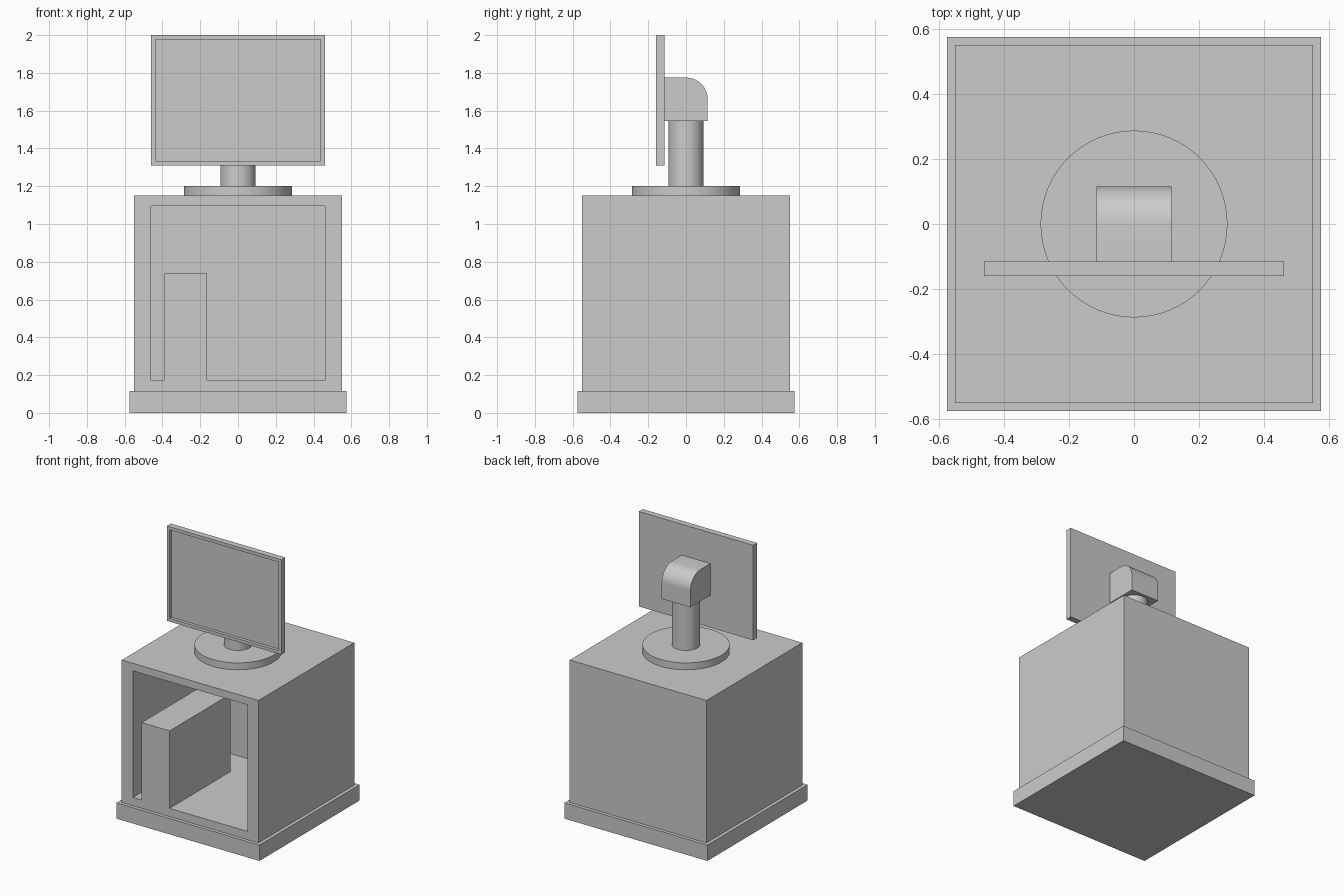
import bpy
import bmesh
import math
from mathutils import Vector

cube = bpy.data.objects.get("Cube")
if cube:
    bpy.data.objects.remove(cube, do_unlink=True)

# Single light grey finish
grey = bpy.data.materials.new("light grey")
grey.use_nodes = True
colour = (0.6, 0.6, 0.6, 1)
grey.diffuse_color = colour
grey.node_tree.nodes["Principled BSDF"].inputs["Base Color"].default_value = colour


def finish(name, bm, smooth=False):
    mesh = bpy.data.meshes.new(name)
    bm.to_mesh(mesh)
    bm.free()
    mesh.materials.append(grey)
    obj = bpy.data.objects.new(name, mesh)
    bpy.context.collection.objects.link(obj)
    if smooth:
        bpy.ops.object.select_all(action="DESELECT")
        obj.select_set(True)
        bpy.context.view_layer.objects.active = obj
        bpy.ops.object.shade_smooth_by_angle(angle=math.radians(30))
    return obj


def box(name, low, high, opening=None, depth=0):
    """Box between two corners; opening = (half width, z low, z high) recessed into the front."""
    low, high = Vector(low), Vector(high)
    bm = bmesh.new()
    bmesh.ops.create_cube(bm, size=1)
    for v in bm.verts:
        v.co = (low + high) / 2 + v.co * (high - low)
    if opening:
        half, bottom, top = opening
        front = min(bm.faces, key=lambda f: f.calc_center_median().y)
        bmesh.ops.inset_region(bm, faces=[front], thickness=0.01)
        middle = (low.z + high.z) / 2
        for v in front.verts:
            v.co.x = math.copysign(half, v.co.x)
            v.co.z = top if v.co.z > middle else bottom
        pocket = bmesh.ops.extrude_discrete_faces(bm, faces=[front])["faces"][0]
        for v in pocket.verts:
            v.co.y += depth
    return finish(name, bm)


def cylinder(name, radius, bottom, top):
    bm = bmesh.new()
    bmesh.ops.create_cone(bm, cap_ends=True, segments=64,
                          radius1=radius, radius2=radius, depth=top - bottom)
    bmesh.ops.translate(bm, verts=bm.verts, vec=(0, 0, (top + bottom) / 2))
    return finish(name, bm, smooth=True)


# Plinth and hollow cabinet with the block inside
box("plinth", (-0.575, -0.575, 0), (0.575, 0.575, 0.115))
box("cabinet", (-0.55, -0.55, 0.115), (0.55, 0.55, 1.15), (0.46, 0.175, 1.095), 0.93)
box("inner_block", (-0.39, -0.55, 0.175), (-0.165, 0.15, 0.738))

# Swivel stand
cylinder("stand_disc", 0.287, 1.15, 1.2)
cylinder("stand_post", 0.093, 1.2, 1.56)

# Mounting head, rounded at the top of its back
half, low, high = 0.115, 1.545, 1.775
profile = [(-half, high), (-half, low), (half, low)]
for i in range(17):
    a = math.pi / 2 * i / 16
    profile.append((half * math.cos(a), high - half + half * math.sin(a)))
bm = bmesh.new()
side = bm.faces.new([bm.verts.new((-half, y, z)) for y, z in profile])
grown = bmesh.ops.extrude_face_region(bm, geom=[side])["geom"]
bmesh.ops.translate(bm, vec=(2 * half, 0, 0),
                    verts=[g for g in grown if isinstance(g, bmesh.types.BMVert)])
bmesh.ops.recalc_face_normals(bm, faces=bm.faces)
finish("mounting_head", bm, smooth=True)

# Display panel with a recessed screen
box("display_panel", (-0.46, -0.16, 1.31), (0.46, -0.115, 2.0), (0.437, 1.333, 1.977), 0.023)
